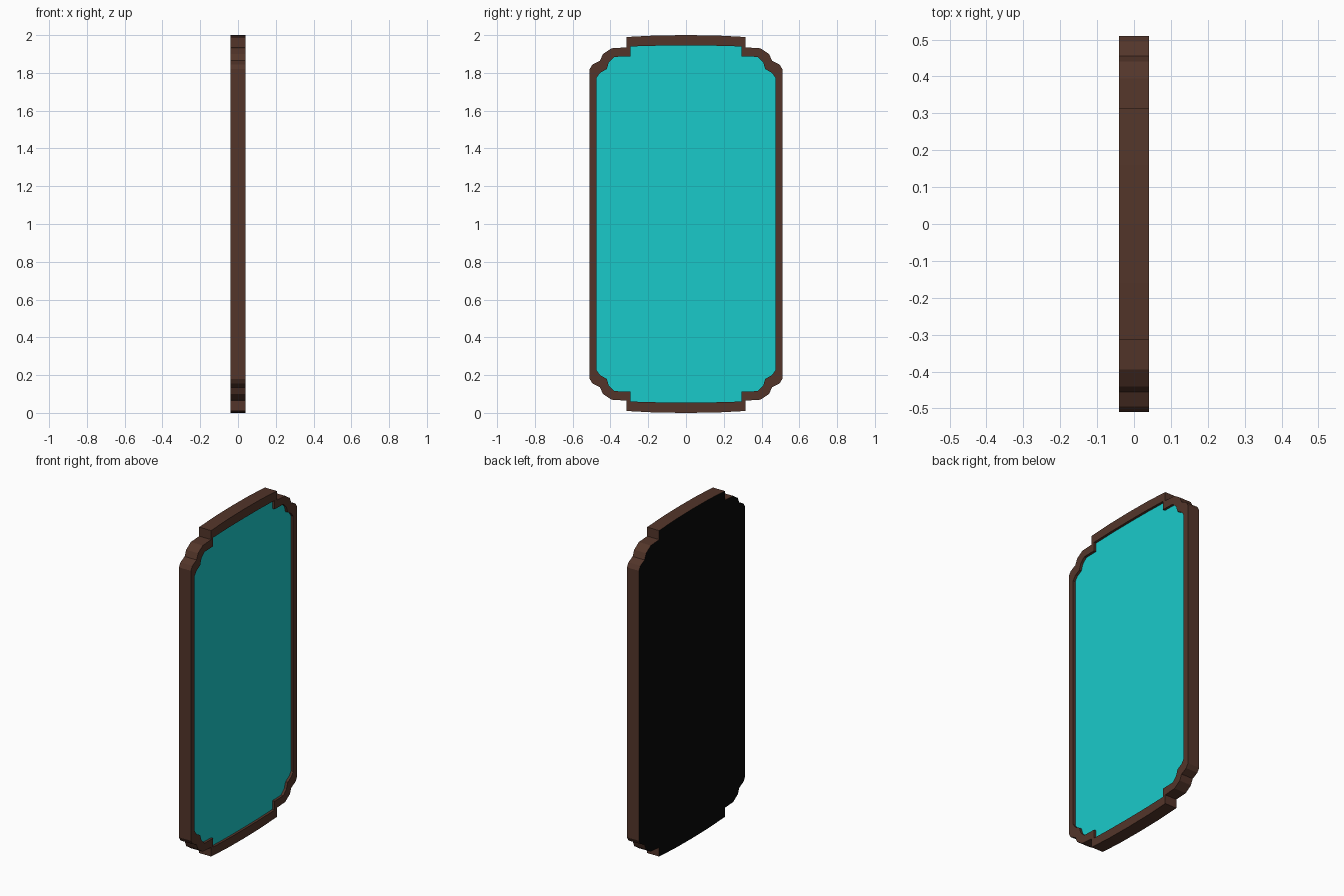
import bpy, bmesh

if "Cube" in bpy.data.objects:
    bpy.data.objects.remove(bpy.data.objects["Cube"])

X_BACK, X_FRONT, X_GLASS = -0.04, 0.04, 0.025

# Quarter profiles (y, z measured from the mirror centre), top centre to side
OUTER = [(0, 1.0), (0.16, 0.998), (0.315, 0.99), (0.315, 0.935), (0.395, 0.93),
         (0.44, 0.90), (0.455, 0.865), (0.495, 0.845), (0.51, 0.82)]
INNER = [(0, 0.945), (0.15, 0.944), (0.295, 0.94), (0.295, 0.887), (0.378, 0.885),
         (0.408, 0.857), (0.42, 0.82), (0.455, 0.80), (0.473, 0.775)]


def full_loop(quarter):
    """Mirror a quarter profile into a closed outline standing on z = 0."""
    half = quarter + [(y, -z) for y, z in reversed(quarter)]
    half += [(-y, z) for y, z in reversed(half[1:-1])]
    return [(y, z + 1.0) for y, z in half]


def material(name, rgb):
    mat = bpy.data.materials.new(name)
    mat.diffuse_color = (*rgb, 1)
    mat.use_nodes = True
    mat.node_tree.nodes["Principled BSDF"].inputs["Base Color"].default_value = mat.diffuse_color
    return mat


def finish(bm, name, mat):
    mesh = bpy.data.meshes.new(name)
    bm.to_mesh(mesh)
    bm.free()
    mesh.materials.append(mat)
    obj = bpy.data.objects.new(name, mesh)
    bpy.context.collection.objects.link(obj)
    return obj


def ring(bm, loop, x):
    return [bm.verts.new((x, y, z)) for y, z in loop]


def panel(name, loop, x, facing, mat):
    """Flat sheet filling an outline, facing +x or -x."""
    bm = bmesh.new()
    face = bm.faces.new(ring(bm, loop, x))
    face.normal_update()
    if face.normal.x * facing < 0:
        face.normal_flip()
    finish(bm, name, mat)


outer, inner = full_loop(OUTER), full_loop(INNER)
wood = material("wood", (0.087, 0.036, 0.023))
glass = material("glass", (0.01, 0.59, 0.59))
black = material("black_backing", (0.003, 0.003, 0.003))

# Frame: outer wall, front face and inner lip bridged between outlines
bm = bmesh.new()
rings = [ring(bm, outer, X_BACK), ring(bm, outer, X_FRONT),
         ring(bm, inner, X_FRONT), ring(bm, inner, X_GLASS)]
n = len(outer)
for a, b in zip(rings, rings[1:]):
    for i in range(n):
        j = (i + 1) % n
        bm.faces.new((a[i], b[i], b[j], a[j]))
bm.normal_update()
# Outline runs clockwise seen from +x, so make the front face look to +x
front = next(f for f in bm.faces if all(abs(v.co.x - X_FRONT) < 1e-6 for v in f.verts))
if front.normal.x < 0:
    bmesh.ops.reverse_faces(bm, faces=bm.faces[:])
finish(bm, "frame", wood)

# Recessed glass and flat black backing
panel("mirror_glass", inner, X_GLASS, 1, glass)
panel("backing", outer, X_BACK, -1, black)
